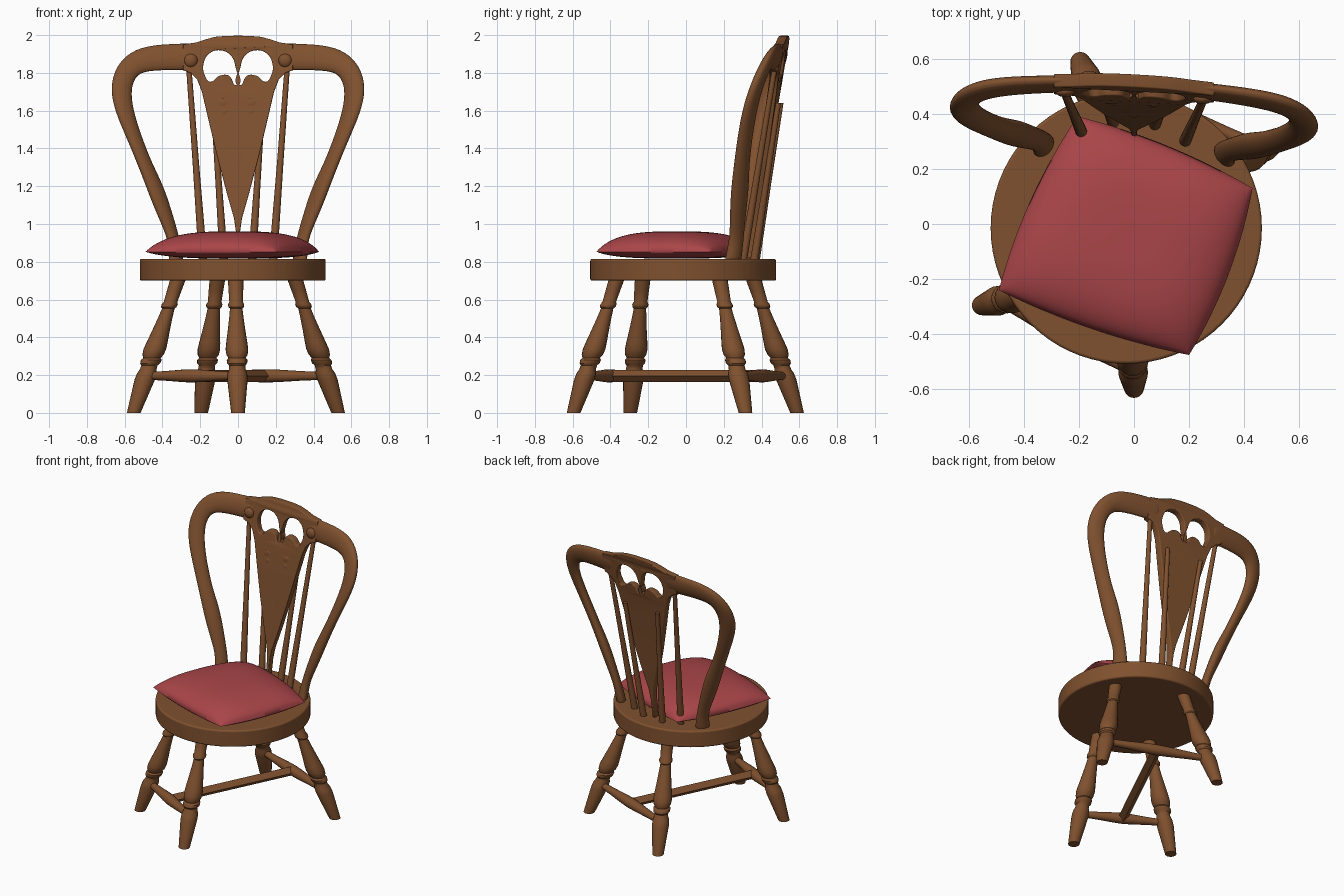
import bpy, bmesh, math
from mathutils import Vector

cube = bpy.data.objects.get("Cube")
if cube:
    bpy.data.objects.remove(cube, do_unlink=True)


def material(name, r, g, b):
    m = bpy.data.materials.new(name)
    m.use_nodes = True
    m.diffuse_color = (r, g, b, 1)
    m.node_tree.nodes["Principled BSDF"].inputs["Base Color"].default_value = (r, g, b, 1)
    return m


WOOD = material("brown wood", 0.215, 0.082, 0.028)
RED = material("red cloth", 0.40, 0.06, 0.066)
SPOT = material("pale spots", 0.41, 0.21, 0.19)


def add_mesh(name, mesh, mats=(WOOD,), angle=40):
    obj = bpy.data.objects.new(name, mesh)
    bpy.context.collection.objects.link(obj)
    mesh.materials.clear()
    for m in mats:
        mesh.materials.append(m)
    bpy.ops.object.select_all(action='DESELECT')
    obj.select_set(True)
    bpy.context.view_layer.objects.active = obj
    bpy.ops.object.shade_smooth_by_angle(angle=math.radians(angle))
    return obj


def loft(name, rings):
    """Skin closed rings of points and cap both ends."""
    bm = bmesh.new()
    loops = [[bm.verts.new(p) for p in ring] for ring in rings]
    n = len(loops[0])
    for a, b in zip(loops, loops[1:]):
        for i in range(n):
            j = (i + 1) % n
            bm.faces.new((a[i], a[j], b[j], b[i]))
    bm.faces.new(loops[0])
    bm.faces.new(loops[-1])
    bmesh.ops.recalc_face_normals(bm, faces=bm.faces)
    mesh = bpy.data.meshes.new(name)
    bm.to_mesh(mesh)
    bm.free()
    return add_mesh(name, mesh)


def turned(name, start, end, profile, segs=20):
    """Turned part between two points; profile holds (fraction, radius)."""
    start, end = Vector(start), Vector(end)
    d = (end - start).normalized()
    u, v = Vector((1, 0, 0)), Vector((0, 1, 0))
    if abs(d.z) < 0.6:
        u = d.cross(Vector((0, 0, 1))).normalized()
        v = u.cross(d)
    turns = [math.tau * i / segs for i in range(segs)]
    return loft(name, [[start.lerp(end, t) + (u * math.cos(a) + v * math.sin(a)) * r
                        for a in turns] for t, r in profile])


def back_y(x, z):
    """Depth of the leaning, bowed and slightly turned back."""
    lean = 0.36 + 0.157 * (z - 0.98)
    bow = 0.2 + 0.47 * (1.7 - z)
    return lean - bow * x * x - 0.052 * x


# Round seat
bm = bmesh.new()
bmesh.ops.create_cone(bm, cap_ends=True, segments=72, radius1=0.492, radius2=0.492, depth=0.115)
bmesh.ops.translate(bm, verts=bm.verts, vec=(-0.028, -0.015, 0.7575))
mesh = bpy.data.meshes.new("seat")
bm.to_mesh(mesh)
bm.free()
seat = add_mesh("seat", mesh)
bev = seat.modifiers.new("soft_rim", 'BEVEL')
bev.width, bev.segments, bev.limit_method = 0.01, 3, 'ANGLE'

# Turned legs
LEG = [(0, .036), (.04, .039), (.25, .054), (.3, .052), (.33, .044), (.36, .043), (.375, .053),
       (.40, .055), (.415, .046), (.44, .056), (.48, .06), (.53, .056), (.62, .047), (.72, .038),
       (.79, .033), (.80, .041), (.82, .043), (.84, .036), (.93, .039), (1.03, .042)]
legs = {"front": ((0, -.595, 0), (-.012, -.37, .7)),
        "right": ((-.552, -.295, 0), (-.32, -.23, .7)),
        "back": ((-.195, .588, 0), (-.11, .36, .7)),
        "left": ((.53, .315, 0), (.305, .18, .7))}
joint = {}
for side, (foot, top) in legs.items():
    turned(side + "_leg", foot, top, LEG)
    joint[side] = Vector(foot).lerp(Vector(top), 0.28)

# Side stretchers and the cross bar between them
ROD = [(0, .02), (.2, .025), (.4, .033), (.5, .035), (.6, .033), (.8, .025), (1, .02)]
mids = []
for a, b in (("front", "right"), ("back", "left")):
    turned(a + "_stretcher", joint[a], joint[b], ROD, 16)
    mids.append(joint[a].lerp(joint[b], 0.5))
turned("cross_bar", mids[0], mids[1], [(0, .032), (1, .032)], 4).rotation_euler = (0, 0, 0)

# Bent bow: (x, z, half width, half depth) from seat to crest
BOW = [(.325, .78, .040, .040), (.33, .84, .036, .038), (.343, .93, .030, .034),
       (.375, 1.02, .036, .036), (.415, 1.13, .042, .040), (.45, 1.22, .041, .040),
       (.49, 1.31, .036, .036), (.55, 1.46, .037, .035), (.603, 1.6, .046, .034),
       (.622, 1.71, .054, .032), (.60, 1.80, .058, .031), (.54, 1.86, .062, .030),
       (.45, 1.88, .066, .029), (.34, 1.885, .067, .028), (.25, 1.885, .07, .027),
       (.2, 1.885, .07, .025)]
for side, s in (("left", 1), ("right", -1)):
    rings = []
    for i, (x, z, w, d) in enumerate(BOW):
        p, q = BOW[max(i - 1, 0)], BOW[min(i + 1, len(BOW) - 1)]
        t = Vector((q[0] - p[0], q[1] - p[1])).normalized()
        ring = []
        for k in range(8):
            a = math.tau * (k + 0.5) / 8
            cw, cd = 1.13 * w * math.cos(a), 1.13 * d * math.sin(a)
            px, pz = s * (x + t.y * cw), z - t.x * cw
            ring.append((px, back_y(px, pz) + cd, pz))
        rings.append(ring)
    sub = loft(side + "_bow", rings).modifiers.new("smooth", 'SUBSURF')
    sub.levels = sub.render_levels = 2

# Crest and heart splat, cut from one pierced board
EDGE = [(0, 1.996), (.06, 1.995), (.12, 1.99), (.17, 1.977), (.22, 1.96), (.29, 1.95), (.29, 1.815),
        (.25, 1.80), (.215, 1.765), (.19, 1.70), (.155, 1.55), (.11, 1.36), (.06, 1.17),
        (.02, 1.03), (.01, .96), (.008, .82)]
HOLE = [(.007, 1.735), (.012, 1.83), (.035, 1.89), (.09, 1.92), (.15, 1.905), (.183, 1.85),
        (.178, 1.79), (.147, 1.752), (.10, 1.783), (.05, 1.785)]
curve = bpy.data.curves.new("splat_outline", 'CURVE')
curve.dimensions, curve.fill_mode = '2D', 'BOTH'
curve.extrude, curve.bevel_depth, curve.offset = 0.018, 0.006, -0.005
curve.resolution_u = 6
outline = curve.splines.new('POLY')
pts = EDGE + [(-x, z) for x, z in reversed(EDGE) if x > 0]
outline.points.add(len(pts) - 1)
for p, (x, z) in zip(outline.points, pts):
    p.co = (x, z, 0, 1)
outline.use_cyclic_u = True
for s in (1, -1):
    hole = curve.splines.new('BEZIER')
    hole.bezier_points.add(len(HOLE) - 1)
    for p, (x, z) in zip(hole.bezier_points, HOLE):
        p.co = (s * x, z, 0)
        p.handle_left_type = p.handle_right_type = 'AUTO'
    hole.use_cyclic_u = True
helper = bpy.data.objects.new("splat_outline", curve)
bpy.context.collection.objects.link(helper)
deps = bpy.context.evaluated_depsgraph_get()
mesh = bpy.data.meshes.new_from_object(helper.evaluated_get(deps))
bpy.data.objects.remove(helper, do_unlink=True)
for v in mesh.vertices:
    x, z, d = v.co
    v.co = (x, back_y(x, z) - d, z)
add_mesh("heart_splat", mesh, angle=35)


def dome(name, x, z, rx, rz, depth):
    bm = bmesh.new()
    bmesh.ops.create_uvsphere(bm, u_segments=20, v_segments=12, radius=1)
    for v in bm.verts:
        v.co = (x + v.co.x * rx, back_y(x, z) - 0.022 + v.co.y * depth, z + v.co.z * rz)
    mesh = bpy.data.meshes.new(name)
    bm.to_mesh(mesh)
    bm.free()
    add_mesh(name, mesh)


# Buttons, carved flowers and spindles on each side
STEM = [(.074, 1.60), (.06, 1.53), (.03, 1.46), (.022, 1.40), (.003, 1.32)]
LEAF = [(.012, 1.54), (.02, 1.47), (.016, 1.40)]
for side, s in (("left", 1), ("right", -1)):
    dome(side + "_button", s * .25, 1.865, .036, .036, .022)
    dome(side + "_flower", s * .076, 1.635, .038, .03, .009)
    dome(side + "_bud", s * .07, 1.59, .02, .024, .009)
    for part, path in (("stem", STEM), ("leaf", LEAF)):
        loft(side + "_" + part, [[(s * x + .007 * math.cos(a), back_y(x * s, z) - .023 + .006 * math.sin(a), z)
                                  for a in (math.tau * k / 8 for k in range(8))] for x, z in path])
    for part, xb, xt, top, off in (("outer", .185, .262, 1.85, 0), ("inner", .075, .13, 1.64, .036)):
        xb, xt = s * xb, s * xt
        turned(f"{side}_{part}_spindle", (xb, back_y(xb, .8) + off, .8), (xt, back_y(xt, top) + off, top),
               [(0, .022), (.15, .021), (.5, .017), (1, .014)], 14)

# Pillow cushion with a grid of rounded square spots
CORNERS = [Vector(c) for c in ((-.49, -.24), (.2, -.475), (.43, .13), (-.205, .39))]
ACROSS, DOWN, HUB = Vector((.13, -.04)), Vector((-.038, -.12)), Vector((0, .03))
bm = bmesh.new()
for sign in (1, -1):
    grid = bmesh.ops.create_grid(bm, x_segments=90, y_segments=90, size=1)["verts"]
    for v in grid:
        u, w = v.co.x, v.co.y
        a = CORNERS[0].lerp(CORNERS[1], (u + 1) / 2)
        b = CORNERS[3].lerp(CORNERS[2], (u + 1) / 2)
        p = a.lerp(b, (w + 1) / 2)
        p += Vector((.95, -.3)) * .03 * u * (1 - w * w) + Vector((.3, .95)) * .025 * w * (1 - u * u)
        puff = (max(0, 1 - abs(u) ** 3) * max(0, 1 - abs(w) ** 3)) ** 0.5
        v.co = (p.x, p.y, 0.853 + puff * (0.108 if sign > 0 else -0.036))
bmesh.ops.remove_doubles(bm, verts=bm.verts, dist=0.0005)
bmesh.ops.recalc_face_normals(bm, faces=bm.faces)
det = ACROSS.x * DOWN.y - ACROSS.y * DOWN.x
for f in bm.faces:
    q = f.calc_center_median().xy - HUB
    i = (q.x * DOWN.y - q.y * DOWN.x) / det
    j = (ACROSS.x * q.y - ACROSS.y * q.x) / det
    f.material_index = int(abs(i - round(i)) ** 3 + abs(j - round(j)) ** 3 < 0.27 ** 3)
mesh = bpy.data.meshes.new("cushion")
bm.to_mesh(mesh)
bm.free()
add_mesh("cushion", mesh, (RED, SPOT), 60)
